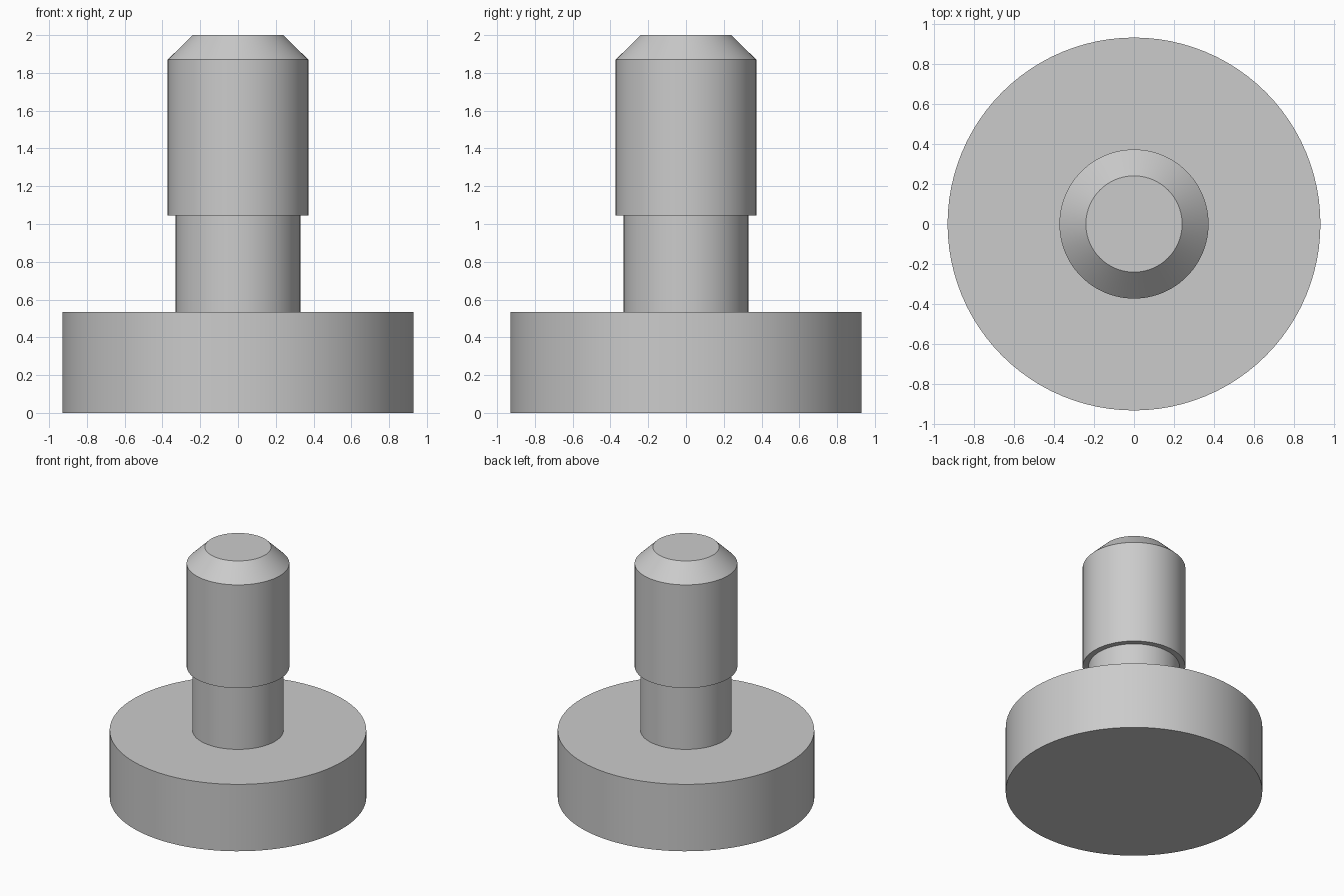
import bpy
import bmesh
from math import radians
from mathutils import Matrix

cube = bpy.data.objects.get("Cube")
if cube:
    bpy.data.objects.remove(cube, do_unlink=True)

SEGMENTS = 96

# Plain grey metal
grey = bpy.data.materials.new("plain grey")
grey.use_nodes = True
colour = (0.6, 0.6, 0.6, 1)
grey.diffuse_color = colour
grey.node_tree.nodes["Principled BSDF"].inputs["Base Color"].default_value = colour


def turned_part(name, profile):
    """Revolve a closed (radius, height) profile around z; the ends lie on the axis."""
    bm = bmesh.new()
    verts = [bm.verts.new((r, 0, z)) for r, z in profile]
    edges = [bm.edges.new(pair) for pair in zip(verts, verts[1:])]
    bmesh.ops.spin(bm, geom=verts + edges, cent=(0, 0, 0), axis=(0, 0, 1),
                   angle=radians(360), steps=SEGMENTS, use_merge=True)
    bmesh.ops.remove_doubles(bm, verts=bm.verts, dist=0.0001)
    bmesh.ops.recalc_face_normals(bm, faces=bm.faces)
    mesh = bpy.data.meshes.new(name)
    bm.to_mesh(mesh)
    bm.free()
    mesh.materials.append(grey)
    obj = bpy.data.objects.new(name, mesh)
    bpy.context.collection.objects.link(obj)
    bpy.ops.object.select_all(action="DESELECT")
    obj.select_set(True)
    bpy.context.view_layer.objects.active = obj
    bpy.ops.object.shade_smooth_by_angle(angle=radians(30))
    return obj


# Wide disc base, narrow neck and chamfered shank as one turned solid
turned_part("stepped_pin", [
    (0, 0), (0.93, 0), (0.93, 0.535),
    (0.33, 0.535), (0.33, 1.045),
    (0.372, 1.045), (0.372, 1.87),
    (0.24, 2), (0, 2),
])
